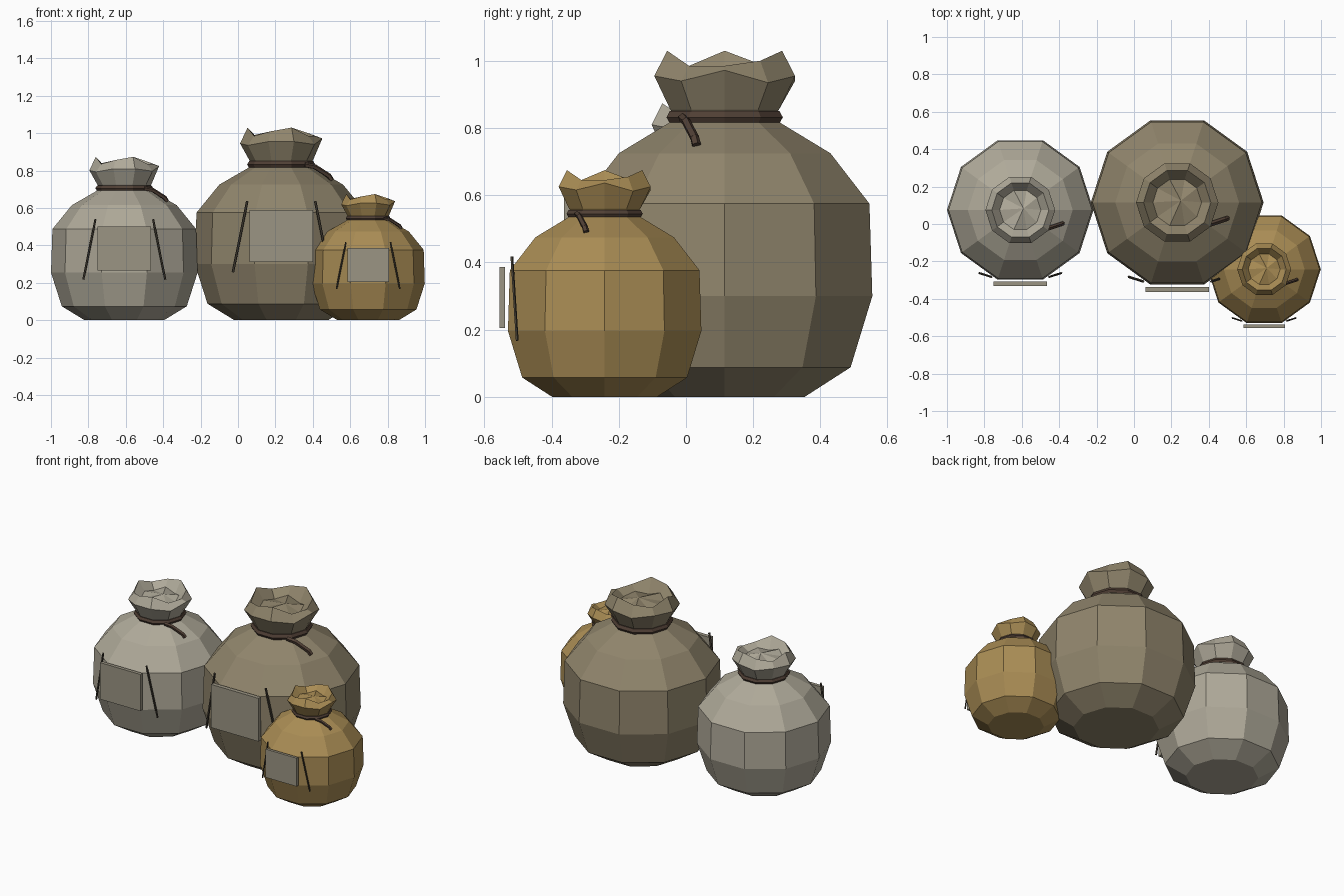
import bpy, bmesh, math
from mathutils import Vector

if "Cube" in bpy.data.objects:
    bpy.data.objects.remove(bpy.data.objects["Cube"])

SIDES = 10


def material(name, rgb):
    m = bpy.data.materials.new(name)
    m.diffuse_color = (*rgb, 1)
    m.use_nodes = True
    m.node_tree.nodes["Principled BSDF"].inputs["Base Color"].default_value = m.diffuse_color
    return m


BAND = material("dark_cord", (0.08, 0.05, 0.035))
THREAD = material("thread", (0.06, 0.05, 0.035))
PATCH = material("patch_cloth", (0.33, 0.30, 0.23))


def finish(bm, name, mat, origin, s):
    bmesh.ops.recalc_face_normals(bm, faces=bm.faces)
    me = bpy.data.meshes.new(name)
    bm.to_mesh(me)
    bm.free()
    me.materials.append(mat)
    ob = bpy.data.objects.new(name, me)
    ob.location = origin
    ob.scale = (s, s, s)
    bpy.context.collection.objects.link(ob)
    return ob


def lathe(rings, pole=None):
    """Skin rings of (radius, z or list of z); optional closing point."""
    bm = bmesh.new()
    loops = []
    for r, z in rings:
        zs = z if isinstance(z, list) else [z] * SIDES
        loops.append([bm.verts.new((r * math.cos(k * math.tau / SIDES),
                                    r * math.sin(k * math.tau / SIDES), zs[k]))
                      for k in range(SIDES)])
    for a, b in zip(loops, loops[1:]):
        for k in range(SIDES):
            n = (k + 1) % SIDES
            bm.faces.new((a[k], a[n], b[n], b[k]))
    bm.faces.new(loops[0][::-1])
    tip = bm.verts.new(pole)
    for k in range(SIDES):
        bm.faces.new((loops[-1][k], loops[-1][(k + 1) % SIDES], tip))
    return bm


def rods(paths, radius, sides):
    """Straight capped rods joining each path's successive points."""
    bm = bmesh.new()
    for path in paths:
        pts = [Vector(p) for p in path]
        for a, b in zip(pts, pts[1:]):
            d = b - a
            new = bmesh.ops.create_cone(bm, cap_ends=True, segments=sides, radius1=radius,
                                        radius2=radius, depth=d.length + radius * 0.5)["verts"]
            bmesh.ops.transform(bm, verts=new, matrix=d.to_track_quat('Z', 'Y').to_matrix().to_4x4())
            bmesh.ops.translate(bm, verts=new, vec=(a + b) / 2)
    return bm


def sack(label, x, y, s, rgb):
    cloth = material(label + "_cloth", rgb)
    at = (x, y, 0)

    # Body, gathered neck, flared ruffle and folded-in mouth
    flare = [.972, .935, .955, .94, .955, .945, .935, .955, .955, .94]
    rim = [.985, 1.0, 1.03, 1.01, .99, 1.03, .985, 1.01, 1.03, .985]
    inner = [.95, .965, .94, .97, .945, .96, .95, .97, .94, .96]
    bm = lathe([(.25, 0), (.394, .088), (.462, .30), (.453, .575), (.331, .725),
                (.175, .815), (.155, .835), (.17, .855), (.22, flare),
                (.18, rim), (.13, inner)], (0.02, 0.01, .975))
    finish(bm, label + "_sack_body", cloth, at, s)

    # Cord ring around the neck
    bm = bmesh.new()
    cords = []
    for k in range(SIDES):
        a = k * math.tau / SIDES
        cords.append([bm.verts.new((r * math.cos(a), r * math.sin(a), z))
                      for r, z in ((.182, .832), (.172, .85), (.15, .85),
                                   (.142, .832), (.15, .815), (.172, .815))])
    for k in range(SIDES):
        a, b = cords[k], cords[(k + 1) % SIDES]
        for j in range(6):
            i = (j + 1) % 6
            bm.faces.new((a[j], b[j], b[i], a[i]))
    finish(bm, label + "_neck_cord", BAND, at, s)

    # Loose cord end hanging over the shoulder
    bm = rods([[(.13, -.125, .83), (.18, -.115, .82), (.255, -.09, .772), (.268, -.085, .752)]],
              .014, 5)
    finish(bm, label + "_cord_tail", BAND, at, s)

    # Front patch
    bm = bmesh.new()
    cube = bmesh.ops.create_cube(bm, size=1)["verts"]
    bmesh.ops.scale(bm, verts=cube, vec=(.338, .026, .278))
    bmesh.ops.translate(bm, verts=cube, vec=(0, -.465, .451))
    finish(bm, label + "_front_patch", PATCH, at, s)

    # Slanted seams either side of the patch
    bm = rods([[(i * .182, -.422, .635), (i * .258, -.398, .258)] for i in (-1, 1)], .007, 5)
    finish(bm, label + "_side_seams", THREAD, at, s)


sack("large", .231, .115, 1.0, (.28, .235, .15))
sack("medium", -.608, .075, .848, (.43, .40, .32))
sack("small", .696, -.242, .655, (.40, .265, .09))
